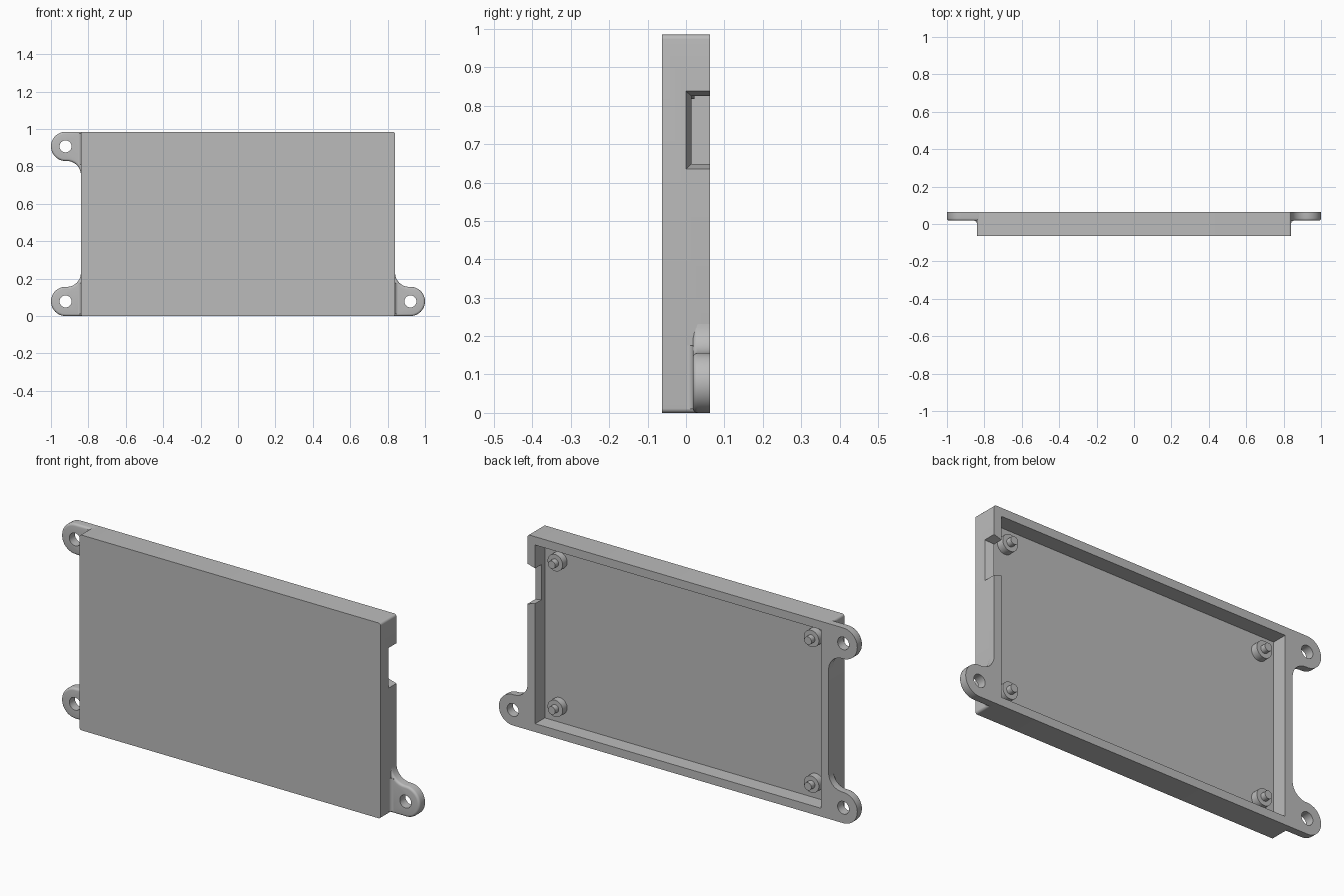
import bpy, bmesh
from math import sin, cos, pi, radians
from mathutils import Matrix

cube = bpy.data.objects.get("Cube")
if cube:
    bpy.data.objects.remove(cube, do_unlink=True)

grey = bpy.data.materials.new("plain_grey")
grey.use_nodes = True
COLOUR = (0.5, 0.5, 0.5, 1)
grey.diffuse_color = COLOUR
grey.node_tree.nodes["Principled BSDF"].inputs["Base Color"].default_value = COLOUR

W, H, FRONT, BACK = 0.84, 0.985, -0.063, 0.063
WALL, FLOOR = 0.042, -0.014


def make(name, bm):
    bmesh.ops.recalc_face_normals(bm, faces=bm.faces)
    mesh = bpy.data.meshes.new(name)
    bm.to_mesh(mesh)
    bm.free()
    mesh.materials.append(grey)
    obj = bpy.data.objects.new(name, mesh)
    bpy.context.collection.objects.link(obj)
    return obj


def arc(cx, cz, r, a0, a1, n):
    angles = [radians(a0 + (a1 - a0) * i / n) for i in range(n + 1)]
    return [(cx + r * cos(a), cz + r * sin(a)) for a in angles]


def prism(points, y0, y1, round_front=0):
    """Extrude an x-z outline along y, optionally rounding its front rim."""
    bm = bmesh.new()
    face = bm.faces.new([bm.verts.new((x, y0, z)) for x, z in points])
    rim = list(face.edges)
    out = bmesh.ops.extrude_face_region(bm, geom=[face], use_keep_orig=True)
    moved = [v for v in out["geom"] if isinstance(v, bmesh.types.BMVert)]
    bmesh.ops.translate(bm, verts=moved, vec=(0, y1 - y0, 0))
    bmesh.ops.recalc_face_normals(bm, faces=bm.faces)
    if round_front:
        bmesh.ops.bevel(bm, geom=rim, offset=round_front, segments=4,
                        profile=0.5, affect='EDGES')
    return bm


def add_cylinder(bm, x, z, y0, y1, r0, r1, sides=40):
    place = Matrix.Translation((x, (y0 + y1) / 2, z)) @ Matrix.Rotation(pi / 2, 4, 'X')
    bmesh.ops.create_cone(bm, cap_ends=True, segments=sides, radius1=r1,
                          radius2=r0, depth=y1 - y0, matrix=place)


def smooth(obj):
    bpy.ops.object.select_all(action='DESELECT')
    obj.select_set(True)
    bpy.context.view_layer.objects.active = obj
    bpy.ops.object.shade_smooth_by_angle(angle=radians(35))


def cut(obj, cutter):
    cutter.hide_render = True
    mod = obj.modifiers.new("cut", 'BOOLEAN')
    mod.operation, mod.solver, mod.object = 'DIFFERENCE', 'EXACT', cutter
    bpy.context.view_layer.objects.active = obj
    bpy.ops.object.modifier_apply(modifier=mod.name)
    bpy.data.objects.remove(cutter, do_unlink=True)


# Tray with rounded corners, open at the back
r = 0.012
outline = []
for cx, cz, a in ((W - r, H - r, 0), (r - W, H - r, 90),
                  (r - W, r, 180), (W - r, r, 270)):
    outline += arc(cx, cz, r, a, a + 90, 5)
tray = make("tray", prism(outline, FRONT, BACK))

iw = W - WALL
cavity = [(-iw, WALL), (iw, WALL), (iw, H - WALL), (-iw, H - WALL)]
cut(tray, make("cavity_cutter", prism(cavity, FLOOR, BACK + 0.1)))

# Flared connector notch in the left wall
bm = bmesh.new()
for x, y, low, high in ((iw - 0.004, 0.015, 0.649, 0.824),
                        (W + 0.004, -0.001, 0.634, 0.839)):
    for z in (low, high):
        for yy in (y, BACK + 0.1):
            bm.verts.new((x, yy, z))
bmesh.ops.convex_hull(bm, input=bm.verts)
cut(tray, make("notch_cutter", bm))
smooth(tray)

# Mounting ears: rounded tab, web blending into the wall, screw hole
EAR_R, EAR_Y, HOLE_R = 0.078, 0.018, 0.032
reach = 1 - W - EAR_R
blend = 0.075
ear_outline = ([(-0.02, 0)] + arc(reach, EAR_R, EAR_R, -90, 90, 24)
               + arc(blend, 2 * EAR_R + blend, blend, 270, 180, 12)
               + [(-0.02, 2 * EAR_R + blend)])


def ear(name, side, top):
    def px(u):
        return side * (W + u)

    def pz(v):
        return H - v if top else v

    tab = make(name, prism([(px(u), pz(v)) for u, v in ear_outline],
                           EAR_Y, BACK, 0.012))
    hole = bmesh.new()
    add_cylinder(hole, px(reach), pz(EAR_R), -0.1, 0.2, HOLE_R, HOLE_R)
    cut(tab, make("hole_cutter", hole))
    smooth(tab)

    # Concave fillet between the tab's front and the wall
    f = 0.016
    section = [(-0.01, EAR_Y + 0.01), (-0.01, EAR_Y - f)]
    section += arc(f, EAR_Y - f, f, 180, 90, 6) + [(f, EAR_Y + 0.01)]
    bm = bmesh.new()
    face = bm.faces.new([bm.verts.new((px(u), y, pz(0.01))) for u, y in section])
    out = bmesh.ops.extrude_face_region(bm, geom=[face], use_keep_orig=True)
    length = 2 * EAR_R + 0.01
    bmesh.ops.translate(bm, vec=(0, 0, -length if top else length),
                        verts=[v for v in out["geom"] if isinstance(v, bmesh.types.BMVert)])
    smooth(make(name + "_fillet", bm))


ear("lower_left_ear", 1, False)
ear("lower_right_ear", -1, False)
ear("upper_right_ear", -1, True)

# Board standoffs with locating pins
for side, word in ((1, "left"), (-1, "right")):
    for z, level in ((0.125, "lower"), (0.86, "upper")):
        x = side * 0.715
        bm = bmesh.new()
        add_cylinder(bm, x, z, FLOOR - 0.01, FLOOR + 0.036, 0.042, 0.042)
        add_cylinder(bm, x, z, FLOOR + 0.03, FLOOR + 0.064, 0.02, 0.02, 24)
        smooth(make(level + "_" + word + "_standoff", bm))
